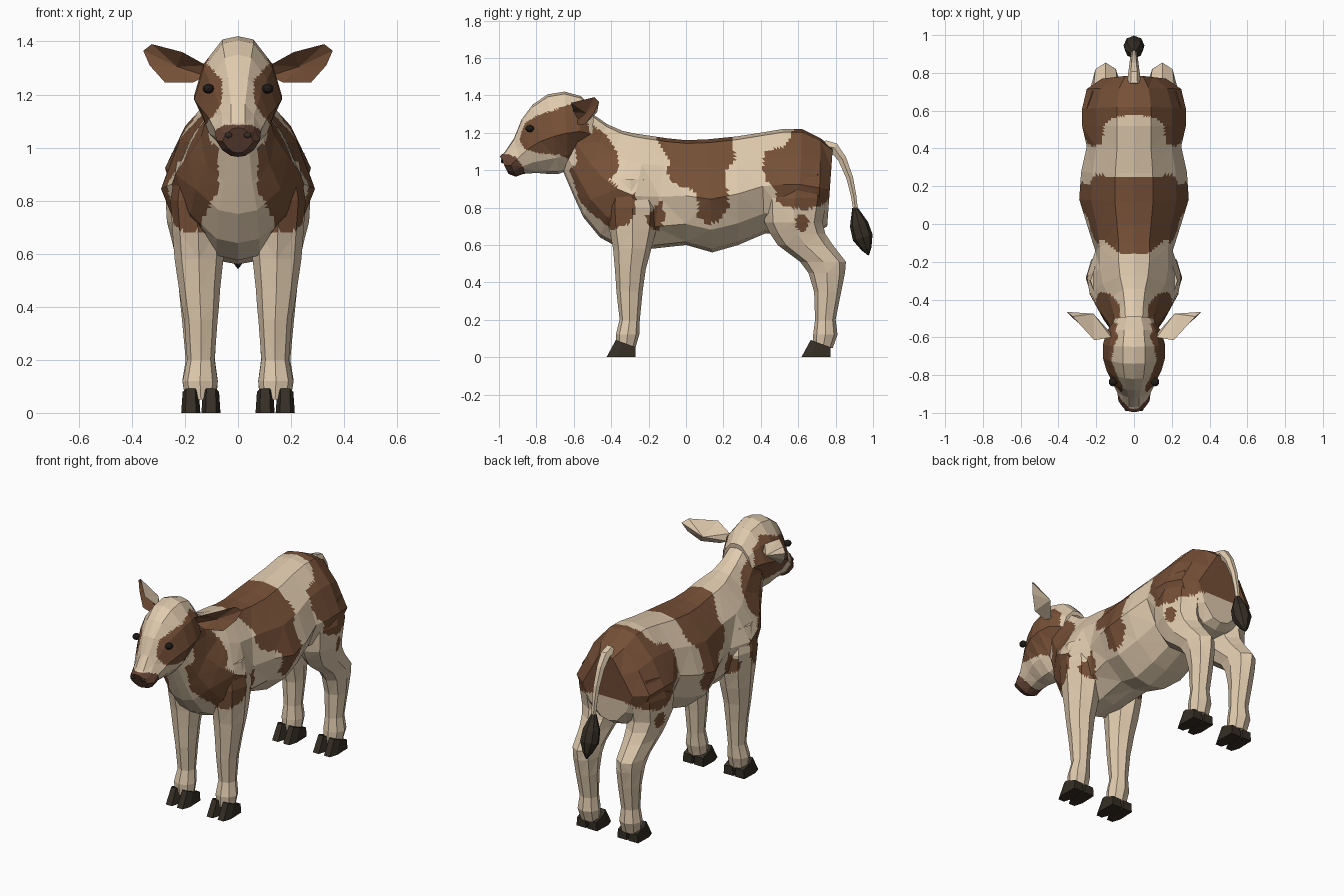
import bpy, bmesh, math
from mathutils import Vector, Matrix


def material(name, rgb):
    m = bpy.data.materials.new(name)
    m.diffuse_color = (*rgb, 1)
    return m


CREAM, BROWN, DARK, NOSE, EYE = range(5)
MATS = [material("cream_coat", (0.74, 0.59, 0.42)), material("brown_coat", (0.18, 0.08, 0.038)),
        material("dark_horn", (0.035, 0.027, 0.018)), material("nose_skin", (0.13, 0.058, 0.036)),
        material("eye_black", (0.015, 0.012, 0.01))]

# Coat patches as (y, z) outlines, the same on both flanks
MIDDLE = [(-.17, 1.25), (-.16, 1.17), (-.12, 1.1), (-.08, 1.04), (-.11, 1.0), (-.07, .93), (.04, .89),
          (.07, .81), (.06, .75), (.12, .71), (.18, .73), (.23, .81), (.22, .89), (.2, .99), (.26, 1.05),
          (.25, 1.25)]
RUMP = [(.58, 1.25), (.57, 1.2), (.53, 1.13), (.42, 1.1), (.41, 1.0), (.43, .94), (.48, .9), (.48, .83),
        (.55, .8), (.64, .79), (.74, .82), (.8, .88), (.85, 1.1), (.8, 1.25)]
ELBOW = [(-.22, .75), (-.13, .83), (-.11, .75), (-.15, .67), (-.2, .7)]
NECK = [(-.62, 1.25), (-.5, 1.24), (-.42, 1.18), (-.37, 1.1), (-.36, 1.0), (-.41, .95), (-.35, .89),
        (-.27, .87), (-.27, .78), (-.31, .71), (-.4, .68), (-.45, .73), (-.52, .78), (-.66, .95),
        (-.62, 1.0), (-.58, 1.05), (-.6, 1.15)]
FACE = [(-.89, 1.16), (-.87, 1.25), (-.8, 1.29), (-.68, 1.33), (-.6, 1.36), (-.53, 1.3), (-.5, 1.1),
        (-.61, 1.05), (-.67, 1.08), (-.78, 1.09), (-.86, 1.11)]
MUZZLE = [(-1.02, 1.088), (-.95, 1.085), (-.91, 1.07), (-.88, 1.03), (-.86, .99), (-.88, .94), (-1.02, .94)]


def inside(y, z, poly):
    hit = False
    for (y0, z0), (y1, z1) in zip(poly, poly[1:] + poly[:1]):
        if (z0 > z) != (z1 > z) and y < (y1 - y0) * (z - z0) / (z1 - z0) + y0:
            hit = not hit
    return hit


def coat(c):
    x, y, z = abs(c.x), c.y, c.z
    if any(inside(y, z, p) for p in (MIDDLE, RUMP, ELBOW)) or (x > .075 and inside(y, z, NECK)):
        return BROWN
    return BROWN if math.hypot((y - .62) / .035, (z - .72) / .047) < 1 else CREAM


def head_coat(c):
    if inside(c.y, c.z, MUZZLE):
        return NOSE
    return BROWN if abs(c.x) > .06 and inside(c.y, c.z, FACE) else CREAM


def finish(name, bm, paint, cuts=0):
    """Turn a bmesh into a flat-shaded object; cuts refine the patch edges."""
    bmesh.ops.recalc_face_normals(bm, faces=bm.faces)
    bmesh.ops.triangulate(bm, faces=bm.faces)
    if cuts:
        bmesh.ops.subdivide_edges(bm, edges=bm.edges[:], cuts=cuts, use_grid_fill=True)
    for f in bm.faces:
        f.material_index = paint(f.calc_center_median()) if callable(paint) else paint
    me = bpy.data.meshes.new(name)
    bm.to_mesh(me)
    bm.free()
    for m in MATS:
        me.materials.append(m)
    ob = bpy.data.objects.new(name, me)
    bpy.context.collection.objects.link(ob)
    return ob


def loft(name, rings, paint, cuts=0):
    bm = bmesh.new()
    vs = [[bm.verts.new(p) for p in r] for r in rings]
    for a, b in zip(vs, vs[1:]):
        for i in range(len(a)):
            j = (i + 1) % len(a)
            bm.faces.new((a[i], a[j], b[j], b[i]))
    bm.faces.new(vs[0])
    bm.faces.new(vs[-1])
    return finish(name, bm, paint, cuts)


def section(yt, zt, yb, zb, wu, wm, wl):
    """Twelve-sided slice from a top point to a bottom point with three half widths."""
    half = [(0, 0), (.03, .45 * wu), (.25, wu), (.53, wm), (.8, wl), (.97, .45 * wl), (1, 0)]
    pts = [(w, yt + (yb - yt) * t, zt + (zb - zt) * t) for t, w in half]
    return pts + [(-x, y, z) for x, y, z in pts[-2:0:-1]]


# Trunk and neck
loft("body", [section(*r) for r in [
    (-.50, 1.30, -.66, 1.00, .10, .11, .09), (-.42, 1.245, -.60, .86, .11, .14, .12),
    (-.34, 1.21, -.55, .75, .13, .19, .16), (-.27, 1.195, -.46, .64, .165, .235, .18),
    (-.20, 1.185, -.34, .575, .18, .25, .18), (-.10, 1.17, -.18, .58, .18, .205, .17),
    (0, 1.16, 0, .60, .20, .25, .20), (.12, 1.165, .14, .56, .225, .29, .225),
    (.27, 1.18, .28, .60, .22, .28, .21), (.40, 1.20, .42, .66, .20, .25, .19),
    (.52, 1.22, .52, .66, .20, .275, .23), (.62, 1.22, .60, .66, .20, .275, .22),
    (.72, 1.17, .71, .67, .175, .25, .19), (.785, 1.12, .755, .70, .10, .17, .12)]], coat, 6)

# Head
loft("head", [section(*r) for r in [
    (-.995, 1.075, -.95, .98, .045, .058, .04), (-.97, 1.095, -.91, .965, .06, .082, .06),
    (-.92, 1.17, -.87, .98, .06, .088, .07), (-.88, 1.27, -.80, .985, .085, .115, .09),
    (-.82, 1.35, -.74, .98, .11, .145, .11), (-.74, 1.405, -.68, .98, .13, .165, .11),
    (-.65, 1.42, -.63, 1.0, .13, .165, .10), (-.56, 1.395, -.58, 1.04, .115, .145, .08),
    (-.49, 1.32, -.51, 1.08, .08, .10, .06)]], head_coat, 6)


def ellipsoid(name, loc, size, paint):
    bm = bmesh.new()
    bmesh.ops.create_icosphere(bm, subdivisions=2, radius=1,
                               matrix=Matrix.Translation(loc) @ Matrix.Diagonal((*size, 1)))
    return finish(name, bm, paint)


def leg_ring(s, z, y0, y1, cx, rx):
    return [(s * (cx + rx * math.cos(a)), (y0 + y1) / 2 + (y1 - y0) / 2 * math.sin(a), z)
            for a in (math.pi * k / 4 for k in range(8))]


# Leg slices: height, front, back, centre x, half width
FRONT_LEG = [(.95, -.40, -.20, .15, .08), (.80, -.42, -.15, .16, .095), (.68, -.41, -.16, .15, .097),
             (.58, -.39, -.185, .147, .092), (.47, -.38, -.215, .145, .078), (.40, -.375, -.225, .142, .07),
             (.35, -.372, -.232, .14, .063), (.20, -.355, -.247, .14, .052), (.12, -.375, -.25, .143, .066),
             (.05, -.37, -.27, .14, .058)]
HIND_LEG = [(.98, .48, .74, .15, .10), (.85, .41, .755, .16, .115), (.72, .42, .73, .155, .113),
            (.66, .45, .745, .152, .10), (.60, .49, .785, .15, .088), (.51, .61, .855, .15, .077),
            (.45, .655, .85, .148, .073), (.35, .685, .83, .145, .066), (.20, .69, .80, .142, .055),
            (.12, .68, .81, .143, .067), (.05, .68, .785, .14, .058)]
SOLE = [(-.033, .155), (.033, .155), (.036, .05), (.02, 0), (-.02, 0), (-.036, .05)]
# Ear rim, base to tip and back along the lower edge
EAR = [(.12, -.60, 1.31), (.21, -.615, 1.36), (.325, -.49, 1.39), (.357, -.465, 1.365),
       (.333, -.49, 1.31), (.275, -.54, 1.245), (.17, -.58, 1.245), (.12, -.58, 1.27)]

for s, side in ((1, "right"), (-1, "left")):
    for part, rows, heel in (("front", FRONT_LEG, -.425), ("hind", HIND_LEG, .617)):
        loft(f"{part}_leg_{side}", [leg_ring(s, *r) for r in rows], coat, 5)
        # Cloven hoof, two toes
        for t, toe in ((-1, "inner"), (1, "outer")):
            cx = s * (.14 + t * .038)
            bottom = [(cx + x, heel + y, 0) for x, y in SOLE]
            top = [(cx + .85 * x, heel + .05 + .68 * y, .092 - .25 * y) for x, y in SOLE]
            loft(f"{part}_hoof_{toe}_{side}", [bottom, top], DARK)

    # Cupped ear: brown inside, cream outside
    for name, mid, paint in (("ear_inside", (.23, -.535, 1.305), BROWN), ("ear_back", (.215, -.475, 1.31), CREAM)):
        bm = bmesh.new()
        rim = [bm.verts.new((s * x, y, z)) for x, y, z in EAR]
        hub = bm.verts.new((s * mid[0], mid[1], mid[2]))
        for i, v in enumerate(rim):
            bm.faces.new((v, rim[(i + 1) % len(rim)], hub))
        ob = finish(f"{name}_{side}", bm, paint)
        # Point the open shells outward
        want = Vector((0, -1 if paint == BROWN else 1, 0))
        if sum((p.normal.dot(want) * p.area for p in ob.data.polygons)) < 0:
            ob.data.flip_normals()

    ellipsoid(f"eye_{side}", (s * .112, -.836, 1.222), (.022, .024, .019), EYE)
    ellipsoid(f"nostril_{side}", (s * .036, -.983, 1.048), (.015, .007, .012), DARK)


def tube(name, path, paint, sides=6):
    """Loft round slices across a path of (y, z, radius) in the centre plane."""
    rings = []
    for i, (y, z, r) in enumerate(path):
        a, b = path[max(i - 1, 0)], path[min(i + 1, len(path) - 1)]
        d = Vector((0, b[0] - a[0], b[1] - a[1])).normalized()
        n = Vector((0, -d.z, d.y))
        rings.append([Vector((r * math.cos(t), y, z)) + n * r * math.sin(t)
                      for t in (2 * math.pi * k / sides for k in range(sides))])
    loft(name, rings, paint)


# Tail and tuft
tube("tail", [(.74, 1.13, .035), (.79, 1.12, .032), (.835, 1.06, .026), (.875, .96, .021), (.895, .87, .017),
              (.908, .78, .014)], CREAM)
tube("tail_tuft", [(.902, .80, .014), (.925, .71, .05), (.945, .64, .055), (.965, .58, .028), (.976, .545, .003)],
     DARK, 8)
